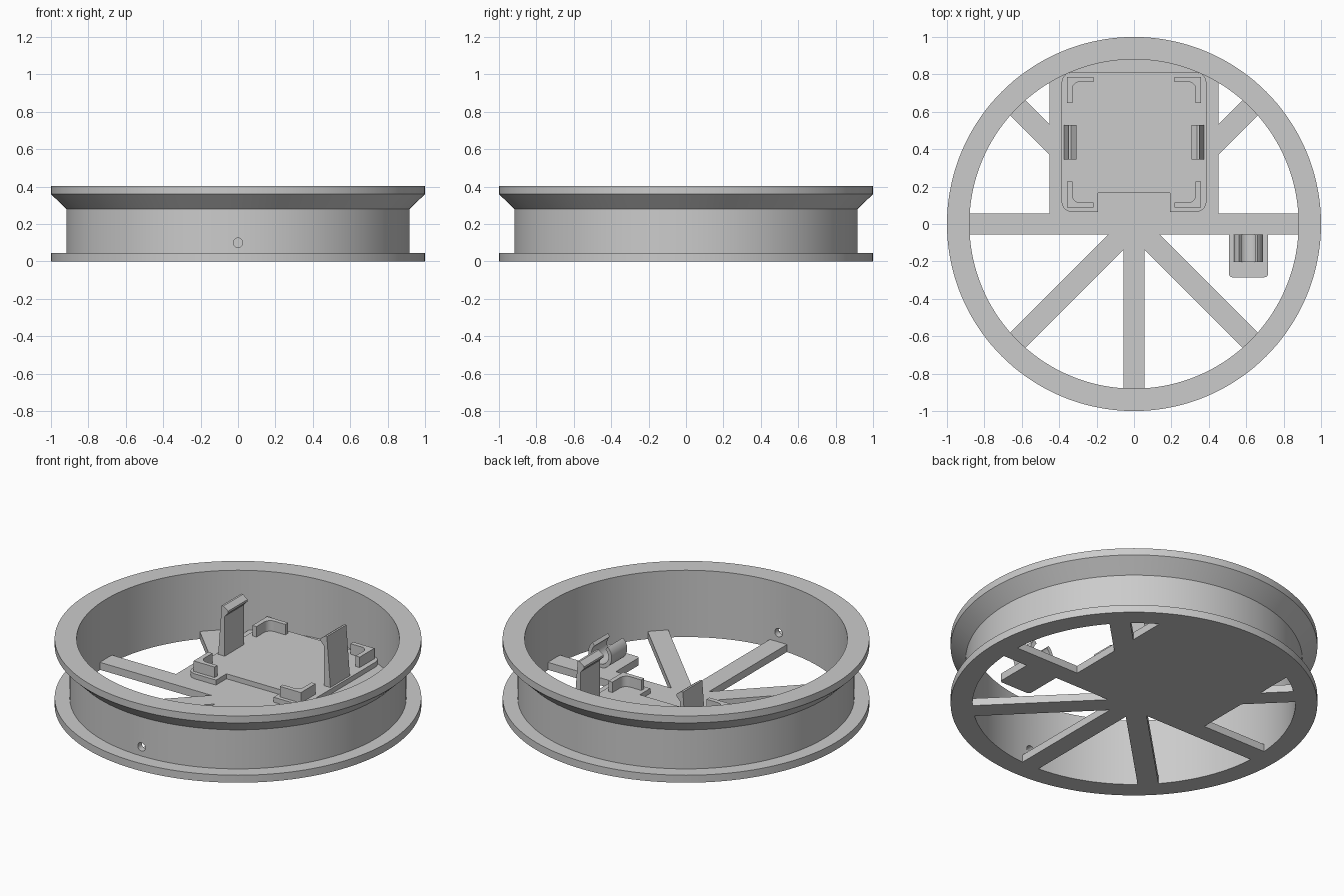
import bpy, bmesh
from math import sin, cos, pi, radians, sqrt
from mathutils import Matrix, Vector

if "Cube" in bpy.data.objects:
    bpy.data.objects.remove(bpy.data.objects["Cube"])

grey = bpy.data.materials.new("plain_grey")
grey.diffuse_color = (0.6, 0.6, 0.6, 1)
grey.use_nodes = True
grey.node_tree.nodes["Principled BSDF"].inputs["Base Color"].default_value = grey.diffuse_color


def finish(name, bm, smooth=True):
    bmesh.ops.recalc_face_normals(bm, faces=bm.faces)
    me = bpy.data.meshes.new(name)
    bm.to_mesh(me)
    bm.free()
    me.materials.append(grey)
    ob = bpy.data.objects.new(name, me)
    bpy.context.collection.objects.link(ob)
    if smooth:
        bpy.ops.object.select_all(action='DESELECT')
        ob.select_set(True)
        bpy.context.view_layer.objects.active = ob
        bpy.ops.object.shade_smooth_by_angle(angle=radians(30))
    return ob


def prism(name, outline, a, b, axis='Z', matrix=None):
    """Extrude a 2D outline from a to b along Z (outline x,y) or Y (outline x,z)."""
    bm = bmesh.new()
    place = (lambda p: (p[0], p[1], a)) if axis == 'Z' else (lambda p: (p[0], a, p[1]))
    face = bm.faces.new([bm.verts.new(place(p)) for p in outline])
    ext = bmesh.ops.extrude_face_region(bm, geom=[face])
    step = Vector((0, 0, b - a)) if axis == 'Z' else Vector((0, b - a, 0))
    bmesh.ops.translate(bm, vec=step, verts=[v for v in ext['geom'] if isinstance(v, bmesh.types.BMVert)])
    if matrix:
        bm.transform(matrix)
    return finish(name, bm)


def arc(cx, cy, r, a0, a1, n=8):
    return [(cx + r * cos(radians(a0 + (a1 - a0) * i / n)),
             cy + r * sin(radians(a0 + (a1 - a0) * i / n))) for i in range(n + 1)]


def rect(x0, x1, y0, y1):
    return [(x0, y0), (x1, y0), (x1, y1), (x0, y1)]


FLOOR, PAD, INNER, HALF = 0.045, 0.075, 0.88, 0.057

# Rim: one profile turned around the z axis
profile = [(INNER, 0), (1, 0), (1, 0.045), (0.918, 0.045), (0.918, 0.28),
           (1, 0.36), (1, 0.402), (INNER, 0.402)]
bm = bmesh.new()
N = 144
rings = [[bm.verts.new((r * cos(2 * pi * i / N), r * sin(2 * pi * i / N), z)) for r, z in profile]
         for i in range(N)]
for i in range(N):
    p, q = rings[i], rings[(i + 1) % N]
    for j in range(len(profile)):
        k = (j + 1) % len(profile)
        bm.faces.new((p[j], q[j], q[k], p[k]))
rim = finish("rim", bm)

# Small cord hole through the front wall
bm = bmesh.new()
bmesh.ops.create_cone(bm, cap_ends=True, segments=24, radius1=0.025, radius2=0.025, depth=0.2,
                      matrix=Matrix.Translation((0, -0.9, 0.1)) @ Matrix.Rotation(pi / 2, 4, 'X'))
cutter = finish("hole_cutter", bm, smooth=False)
cutter.hide_render = True
cutter.hide_set(True)
cutter.display_type = 'WIRE'
cut = rim.modifiers.new("cord_hole", 'BOOLEAN')
cut.operation, cut.solver, cut.object = 'DIFFERENCE', 'EXACT', cutter

# Spokes
for name, angle, start in (("right_spoke", 0, 0), ("left_spoke", 180, 0), ("front_spoke", 270, 0),
                           ("front_left_spoke", 225, 0), ("front_right_spoke", 315, 0),
                           ("back_right_spoke", 45, 0.55), ("back_left_spoke", 135, 0.55)):
    prism(name, rect(start, 0.884, -HALF, HALF), 0, FLOOR,
          matrix=Matrix.Rotation(radians(angle), 4, 'Z'))

# Floor plate reaching to the curved back wall
W = 0.4525
plate = [(-W, 0), (W, 0)]
for i in range(25):
    x = W - 2 * W * i / 24
    plate.append((x, sqrt(0.884 ** 2 - x * x)))
prism("floor_plate", plate, 0, FLOOR)

# Raised pad with rounded corners and a front notch
px, y0, y1, r = 0.387, 0.065, 0.81, 0.055
pad = (arc(px - r, y1 - r, r, 0, 90) + arc(-px + r, y1 - r, r, 90, 180)
       + arc(-px + r, y0 + r, r, 180, 270)
       + [(-0.192, y0), (-0.192, 0.165), (0.192, 0.165), (0.192, y0)]
       + arc(px - r, y0 + r, r, 270, 360))
prism("raised_pad", pad, FLOOR - 0.005, PAD)

# Four L-shaped corner brackets with a filleted inner corner
L, T, R = 0.14, 0.027, 0.04
bracket = ([(0, 0), (L, 0), (L, T)]
           + arc(T + R, T + R, R, 270, 180)
           + [(T, L), (0, L)])
for fb, by in (("front", 0.088), ("back", 0.787)):
    for side, sx in (("left", -1), ("right", 1)):
        sy = 1 if fb == "front" else -1
        prism(f"{fb}_{side}_bracket",
              [(sx * (0.357 - x), by + sy * y) for x, y in bracket], PAD - 0.005, 0.138)

# Two tapered snap posts with inward hooks
hook = [(0.374, PAD - 0.005), (0.35, 0.375), (0.338, 0.375), (0.307, 0.352), (0.307, 0.34),
        (0.33, 0.315), (0.33, PAD - 0.005)]
for side, sx in (("left", -1), ("right", 1)):
    prism(f"{side}_snap_post", [(sx * x, z) for x, z in hook], 0.345, 0.53, 'Y')

# Side tab with rounded front corners
tab = ([(0.717, -0.05), (0.507, -0.05)] + arc(0.527, -0.265, 0.02, 180, 270, 5)
       + arc(0.697, -0.265, 0.02, 270, 360, 5))
prism("side_tab", tab, 0, FLOOR)

# Open tube clip lying on the tab
clip = arc(0.611, 0.12, 0.078, 50, -230, 32) + arc(0.611, 0.12, 0.056, -230, 50, 32)
prism("tube_clip", clip, -0.202, -0.055, 'Y')
